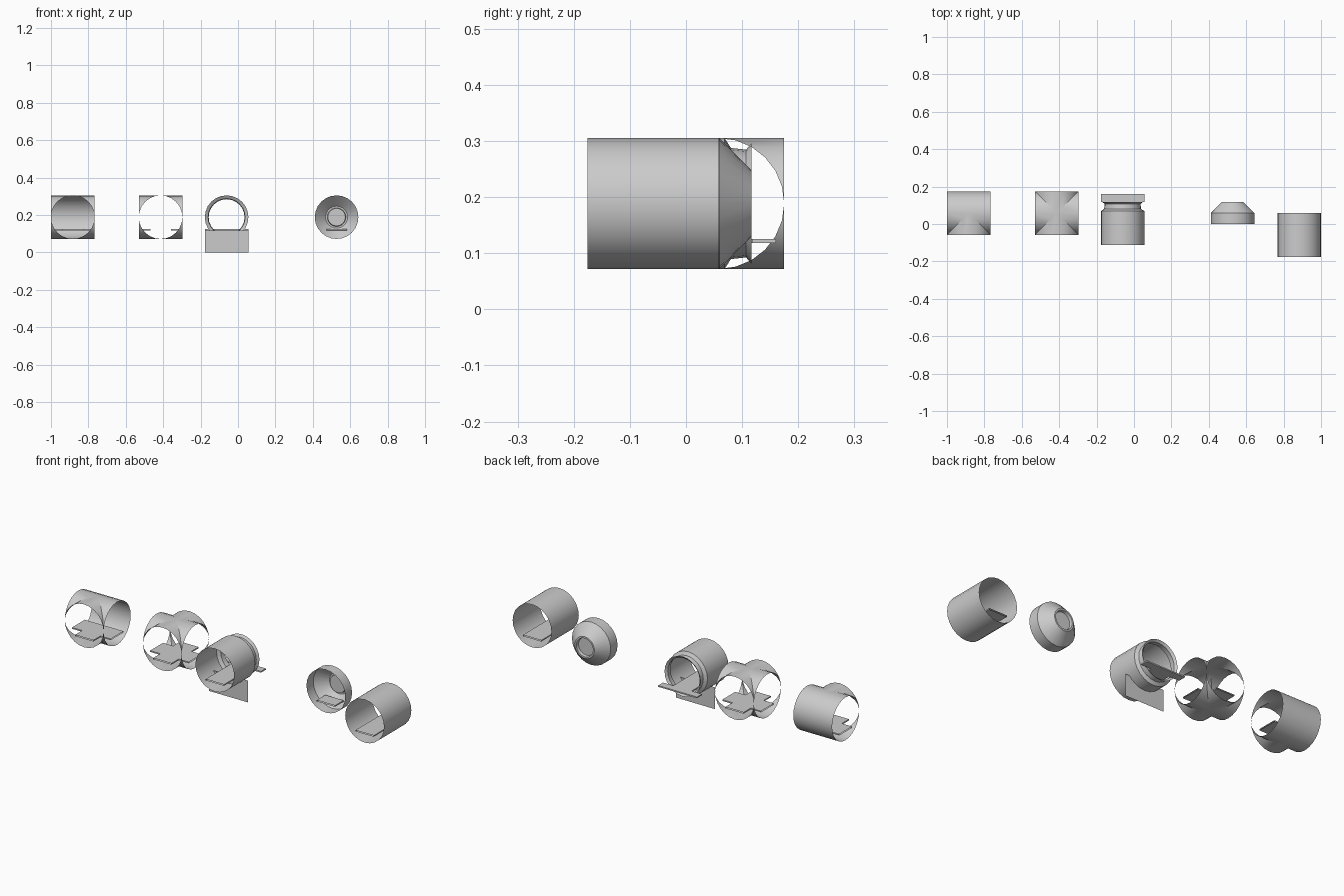
import bpy, bmesh, math

if "Cube" in bpy.data.objects:
    bpy.data.objects.remove(bpy.data.objects["Cube"])

R = 0.1165          # tube radius
ZC = 0.1885         # tube axis height
SEG = 24
H = 0.055           # half width of walkway
FT, FB = 0.125, 0.118   # walkway top and underside
DIRS = {'+x': (1, 0), '-x': (-1, 0), '+y': (0, 1), '-y': (0, -1)}
LEFT = {'+x': '+y', '-x': '-y', '+y': '-x', '-y': '+x'}
RIGHT = {k: LEFT[LEFT[LEFT[k]]] for k in LEFT}


def finish(name, bm, smooth=None):
    bmesh.ops.remove_doubles(bm, verts=bm.verts, dist=1e-5)
    bmesh.ops.recalc_face_normals(bm, faces=bm.faces)
    me = bpy.data.meshes.new(name)
    bm.to_mesh(me)
    bm.free()
    ob = bpy.data.objects.new(name, me)
    bpy.context.collection.objects.link(ob)
    if smooth:
        bpy.ops.object.select_all(action='DESELECT')
        ob.select_set(True)
        bpy.context.view_layer.objects.active = ob
        bpy.ops.object.shade_smooth_by_angle(angle=math.radians(smooth))
    return ob


def face(bm, pts):
    out = []
    for p in pts:
        if not out or (max(abs(a - b) for a, b in zip(p, out[-1])) > 1e-6):
            out.append(p)
    if len(out) > 2 and max(abs(a - b) for a, b in zip(out[0], out[-1])) < 1e-6:
        out.pop()
    if len(out) > 2:
        bm.faces.new([bm.verts.new(p) for p in out])


def lathe(name, cx, profile):
    """Open shell of (y, radius) points turned about the y axis."""
    bm = bmesh.new()
    for (y0, r0), (y1, r1) in zip(profile, profile[1:]):
        for i in range(SEG):
            a, b = (2 * math.pi * k / SEG for k in (i, i + 1))
            P = lambda y, r, t: (cx + r * math.cos(t), y, ZC + r * math.sin(t))
            face(bm, [P(y0, r0, a), P(y1, r1, a), P(y1, r1, b), P(y0, r0, b)])
    return finish(name, bm, 30)


def junction(name, cx, cy, dirs):
    """Tubes meeting at right angles, mitred along the groin lines."""
    bm = bmesh.new()
    for d in dirs:
        ux, uy = DIRS[d]
        for i in range(SEG):
            q = []
            ang = [2 * math.pi * k / SEG for k in (i, i + 1)]
            side = LEFT[d] if sum(math.cos(t) for t in ang) > 0 else RIGHT[d]
            for t in ang:
                w, z = R * math.cos(t), R * math.sin(t)
                s = abs(w) if side in dirs else 0.0
                P = lambda k: (cx + ux * k - uy * w, cy + uy * k + ux * w, ZC + z)
                q.append((P(s), P(R)))
            face(bm, [q[0][0], q[0][1], q[1][1], q[1][0]])
    return finish(name, bm, 30)


def walkway(name, cx, cy, arms):
    """Floor with side skirts and open ends; arms = {direction: reach}."""
    bm = bmesh.new()
    for z in (FT, FB):
        face(bm, [(cx + a * H, cy + b * H, z) for a, b in
                  ((-1, -1), (1, -1), (1, 1), (-1, 1))])
    for d, (ux, uy) in DIRS.items():
        P = lambda k, w, z: (cx + ux * k - uy * w, cy + uy * k + ux * w, z)
        if d not in arms:
            face(bm, [P(H, -H, FB), P(H, H, FB), P(H, H, FT), P(H, -H, FT)])
            continue
        L = arms[d]
        for z in (FT, FB):
            face(bm, [P(H, -H, z), P(L, -H, z), P(L, H, z), P(H, H, z)])
        for w in (-H, H):
            face(bm, [P(H, w, FB), P(L, w, FB), P(L, w, FT), P(H, w, FT)])
    return finish(name, bm)


# three-way and four-way corridor pieces
for label, cx, dirs in (("tee", -0.8835, ('+x', '-x', '-y')),
                        ("cross", -0.414, ('+x', '-x', '+y', '-y'))):
    junction(label + "_tube", cx, 0.0585, dirs)
    walkway(label + "_floor", cx, 0.0585, {d: R for d in dirs})

# straight corridor piece
lathe("straight_tube", 0.8835, [(-0.1755, R), (0.059, R)])
walkway("straight_floor", 0.8835, -0.058, {'-y': 0.1175, '+y': 0.117})

# gate piece with necked collar at the rear
GX = -0.061
lathe("gate_tube", GX, [(-0.112, R), (0.069, R), (0.08, 0.099),
                        (0.107, 0.096), (0.117, 0.108)])
walkway("gate_floor", GX, 0.0, {'-y': 0.112, '+y': 0.119})

# landing ledge behind the gate
bm = bmesh.new()
bmesh.ops.create_cube(bm, size=1)
for v in bm.verts:
    v.co = (GX + v.co.x * 2 * R, 0.139 + v.co.y * 0.042,
            (FT + FB) / 2 + v.co.z * (FT - FB))
finish("gate_ledge", bm)

# upright support plate under the gate
bm = bmesh.new()
face(bm, [(GX - R, 0.005, 0), (GX + R, 0.005, 0), (GX + R, 0.005, FB), (GX - R, 0.005, FB)])
finish("gate_support", bm)

# tapered end cap with recessed hatch
CX = 0.527
lathe("end_cap", CX, [(0.001, R), (0.0595, R), (0.117, 0.059),
                      (0.117, 0.05), (0.102, 0.047), (0.102, 0.0)])
bm = bmesh.new()
pts = ((-H, 0.001), (H, 0.001), (H, 0.075), (-H, 0.075))
for z in (FT, FB):
    face(bm, [(CX + x, y, z) for x, y in pts])
for (xa, ya), (xb, yb) in zip(pts[1:], pts[2:] + pts[:1]):
    face(bm, [(CX + xa, ya, FB), (CX + xb, yb, FB), (CX + xb, yb, FT), (CX + xa, ya, FT)])
finish("end_cap_floor", bm)
